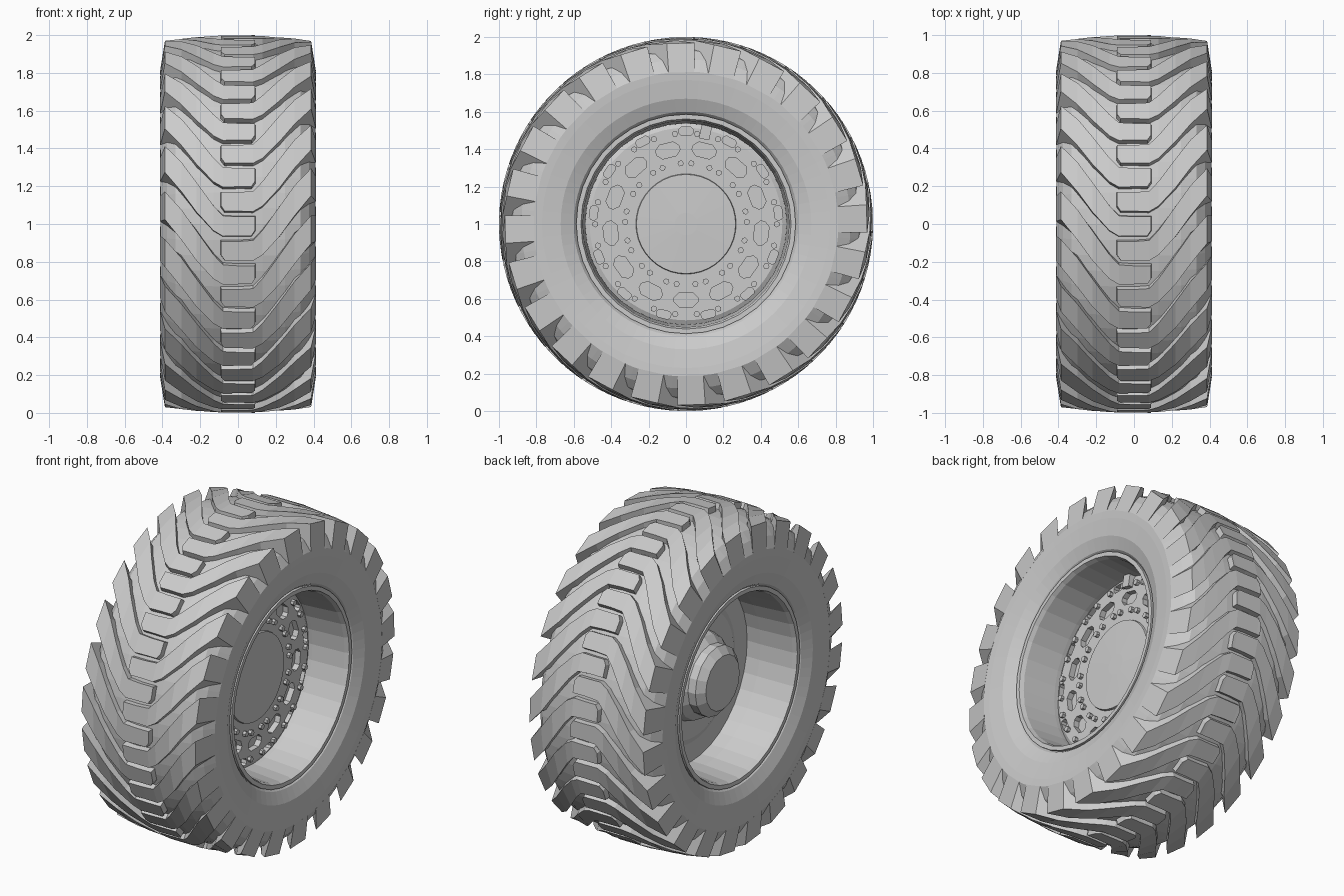
import bpy, bmesh
from math import sin, cos, radians, pi

if "Cube" in bpy.data.objects:
    bpy.data.objects.remove(bpy.data.objects["Cube"])

LUGS = 24     # tread bars per side
WIN = 13      # disc windows


def pos(x, r, deg):
    # angle 0 = front (-y), 90 = top
    a = radians(deg)
    return (x, -r * cos(a), 1 + r * sin(a))


def finish(name, bm):
    bmesh.ops.remove_doubles(bm, verts=bm.verts, dist=1e-5)
    bmesh.ops.recalc_face_normals(bm, faces=bm.faces)
    me = bpy.data.meshes.new(name)
    bm.to_mesh(me)
    bm.free()
    ob = bpy.data.objects.new(name, me)
    bpy.context.collection.objects.link(ob)
    return ob


def lathe(name, prof, n, closed=True):
    # revolve (x, r) points about the axle
    bm = bmesh.new()
    rings = [[bm.verts.new(pos(x, r, 360 * i / n)) for x, r in prof] for i in range(n)]
    m = len(prof)
    for i in range(n):
        a, b = rings[i], rings[(i + 1) % n]
        for j in range(m if closed else m - 1):
            k = (j + 1) % m
            bm.faces.new((a[j], a[k], b[k], b[j]))
    return finish(name, bm)


def loft(bm, sections):
    rings = [[bm.verts.new(p) for p in s] for s in sections]
    n = len(rings[0])
    for a, b in zip(rings, rings[1:]):
        for j in range(n):
            k = (j + 1) % n
            bm.faces.new((a[j], a[k], b[k], b[j]))
    bm.faces.new(rings[0])
    bm.faces.new(rings[-1])


def prism(bm, r, deg, outline, x0, x1):
    # outline in (tangential, radial) offsets, extruded along x
    a = radians(deg)
    pts = [(-(r + v) * cos(a) + u * sin(a), 1 + (r + v) * sin(a) + u * cos(a)) for u, v in outline]
    loft(bm, [[(x, y, z) for y, z in pts] for x in (x0, x1)])


def octagon(w, h, c):
    return [(w, -h + c), (w, h - c), (w - c, h), (c - w, h),
            (-w, h - c), (-w, c - h), (c - w, -h), (w - c, -h)]


def hexagon(r):
    return [(r * cos(i * pi / 3), r * sin(i * pi / 3)) for i in range(6)]


# Tyre carcass
half = [(0.0, 0.968), (0.13, 0.964), (0.25, 0.95), (0.33, 0.925), (0.375, 0.88), (0.411, 0.815),
        (0.408, 0.77), (0.395, 0.67), (0.365, 0.60), (0.34, 0.58), (0.28, 0.56)]
lathe("tyre_carcass", half + [(-x, r) for x, r in half[:0:-1]], 72)

# Tread bars: x top, x base, angle shift, half width low, half width high, r top, r base
stations = [(-0.09, -0.093, 0.0, 1.2, 2.9, 1.0, 0.95),
            (-0.07, -0.073, 0.0, 2.9, 2.9, 1.0, 0.95),
            (0.0, 0.0, 0.0, 2.9, 2.9, 1.0, 0.95),
            (0.08, 0.08, 0.0, 3.0, 3.2, 1.0, 0.95),
            (0.13, 0.13, 2.5, 3.8, 3.8, 0.996, 0.945),
            (0.22, 0.22, 9.0, 4.6, 4.6, 0.99, 0.93),
            (0.30, 0.30, 15.5, 4.7, 4.7, 0.983, 0.90),
            (0.387, 0.412, 21.5, 4.4, 4.4, 0.97, 0.814)]
for side, name, phase in ((1, "right_tread_bars", 6.8), (-1, "left_tread_bars", 14.3)):
    bm = bmesh.new()
    for i in range(LUGS):
        t0 = phase + 360 * i / LUGS
        loft(bm, [[pos(side * xt, rt, t0 + sh - lo), pos(side * xt, rt, t0 + sh + hi),
                   pos(side * xb, rb, t0 + sh + hi + 0.4), pos(side * xb, rb, t0 + sh - lo - 0.4)]
                  for xt, xb, sh, lo, hi, rt, rb in stations])
    finish(name, bm)

# Rim barrel with a lip on both ends
rim = [(0.30, 0.57), (0.345, 0.587), (0.365, 0.587), (0.365, 0.562), (0.34, 0.552), (0.13, 0.538)]
lathe("rim_barrel", rim + [(-x, r) for x, r in rim[::-1]], 36)

# Wheel disc
disc = lathe("wheel_disc", [(0.115, 0.0), (0.115, 0.515), (0.10, 0.543), (-0.04, 0.543), (-0.04, 0.42),
                            (-0.06, 0.38), (-0.06, 0.0)], 52, closed=False)

# Windows and slots cut into the disc face
bm = bmesh.new()
for i in range(WIN):
    a = 360 * i / WIN
    prism(bm, 0.405, 270 + a, octagon(0.064, 0.038, 0.026), 0.08, 0.17)
    prism(bm, 0.497, 90 + a, octagon(0.038, 0.021, 0.011), 0.08, 0.17)
cutter = finish("window_cutter", bm)
cutter.hide_render = True
mod = disc.modifiers.new("windows", "BOOLEAN")
mod.operation = "DIFFERENCE"
mod.solver = "EXACT"
mod.object = cutter
bpy.context.view_layer.objects.active = disc
bpy.ops.object.modifier_apply(modifier=mod.name)
bpy.data.objects.remove(cutter)

# Bolts in pairs on two circles
bm = bmesh.new()
for i in range(WIN):
    for s in (-1, 1):
        a = 90 + 360 * i / WIN
        prism(bm, 0.325, a + s * 5, hexagon(0.017), 0.10, 0.135)
        prism(bm, 0.485, a + s * 7, hexagon(0.017), 0.10, 0.135)
finish("disc_bolts", bm)

# Valve block near the top of the disc
bm = bmesh.new()
prism(bm, 0.50, 102, octagon(0.028, 0.037, 0.004), 0.10, 0.145)
finish("valve_block", bm)

# Outer hub cap, shallow cone with a flat centre
lathe("hub_cap", [(0.135, 0.0), (0.135, 0.06), (0.128, 0.265), (0.10, 0.272)], 40, closed=False)

# Inner hub on the left side
lathe("inner_hub", [(-0.25, 0.0), (-0.25, 0.165), (-0.21, 0.21), (-0.16, 0.21), (-0.12, 0.25),
                    (-0.05, 0.27)], 16, closed=False)
